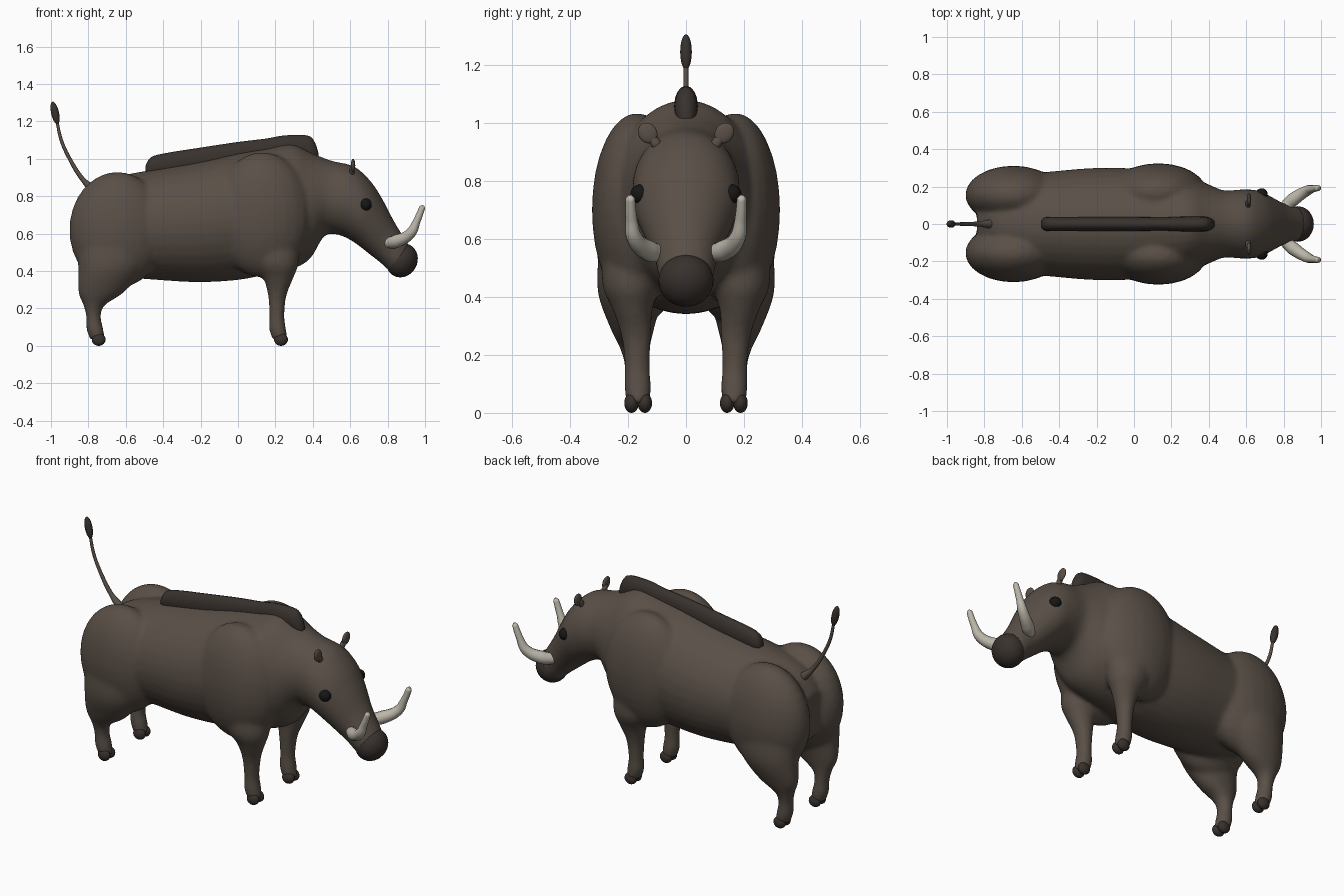
import bpy, bmesh
from math import sin, cos, pi
from mathutils import Vector, Matrix

if "Cube" in bpy.data.objects:
    bpy.data.objects.remove(bpy.data.objects["Cube"])


def material(name, r, g, b):
    m = bpy.data.materials.new(name)
    m.diffuse_color = (r, g, b, 1)
    m.use_nodes = True
    m.node_tree.nodes["Principled BSDF"].inputs["Base Color"].default_value = m.diffuse_color
    return m


HIDE = material("hide", 0.10, 0.078, 0.062)
DARK = material("dark hide", 0.04, 0.031, 0.026)
BLACK = material("eye black", 0.008, 0.008, 0.008)
IVORY = material("ivory", 0.50, 0.47, 0.40)


def spline(p, q, r, s, t):
    return 0.5 * (2 * q + (r - p) * t + (2 * p - 5 * q + 4 * r - s) * t * t
                  + (3 * q - p - 3 * r + s) * t ** 3)


def loft(bm, secs, n=32, sub=5):
    """Skin smooth rings; each section is (centre, half axis a, half axis b)."""
    secs = [[Vector(v) for v in s] for s in secs]
    full, last = [], len(secs) - 1
    for i in range(last):
        k = [secs[max(0, min(last, i + d))] for d in (-1, 0, 1, 2)]
        for j in range(sub):
            full.append([spline(k[0][c], k[1][c], k[2][c], k[3][c], j / sub) for c in range(3)])
    full.append(secs[-1])
    rings = [[bm.verts.new(c + a * cos(2 * pi * i / n) + b * sin(2 * pi * i / n))
              for i in range(n)] for c, a, b in full]
    for r, s in zip(rings, rings[1:]):
        for i in range(n):
            bm.faces.new((r[i], r[(i + 1) % n], s[(i + 1) % n], s[i]))
    bm.faces.new(rings[0][::-1])
    bm.faces.new(rings[-1])


def ball(bm, centre, radii, tilt=0, axis='X'):
    m = Matrix.Translation(centre) @ Matrix.Rotation(tilt, 4, axis) @ Matrix.Diagonal((*radii, 1))
    bmesh.ops.create_uvsphere(bm, u_segments=24, v_segments=16, radius=1, matrix=m)


def finish(bm, name, mat, voxel=0, smooth=0):
    bmesh.ops.recalc_face_normals(bm, faces=bm.faces[:])
    me = bpy.data.meshes.new(name)
    for f in bm.faces:
        f.smooth = True
    bm.to_mesh(me)
    bm.free()
    me.materials.append(mat)
    ob = bpy.data.objects.new(name, me)
    bpy.context.collection.objects.link(ob)
    if voxel:
        r = ob.modifiers.new("merge", 'REMESH')
        r.mode, r.voxel_size, r.use_smooth_shade = 'VOXEL', voxel, True
        s = ob.modifiers.new("soften", 'SMOOTH')
        s.factor, s.iterations = 0.5, smooth
    return ob


def tube(name, pts, mat):
    """Tapered tube; points are (x, y, z, radius)."""
    cu = bpy.data.curves.new(name, 'CURVE')
    cu.dimensions, cu.bevel_depth, cu.bevel_resolution = '3D', 1.0, 4
    cu.resolution_u, cu.use_fill_caps = 8, True
    sp = cu.splines.new('BEZIER')
    sp.bezier_points.add(len(pts) - 1)
    for b, p in zip(sp.bezier_points, pts):
        b.co, b.radius = p[:3], p[3]
        b.handle_left_type = b.handle_right_type = 'AUTO'
    cu.materials.append(mat)
    bpy.context.collection.objects.link(bpy.data.objects.new(name, cu))


def upright(xt, zt, xb, zb, w):
    """Section from a top point, a bottom point and a half width."""
    return (((xt + xb) / 2, 0, (zt + zb) / 2), (0, w, 0), ((xt - xb) / 2, 0, (zt - zb) / 2))


# torso, neck and head
bm = bmesh.new()
torso = [(-.84, .75, .50, .12), (-.75, .86, .42, .20), (-.60, .915, .37, .26),
         (-.40, .95, .35, .285), (-.20, .985, .34, .30), (0, 1.03, .352, .297),
         (.15, 1.055, .38, .28), (.29, 1.08, .41, .25)]
head = [(.40, 1.03, .385, .465, .215), (.50, .99, .46, .585, .18), (.62, .96, .53, .595, .185),
        (.71, .88, .61, .56, .18), (.775, .78, .69, .50, .145), (.83, .675, .76, .445, .112),
        (.89, .575, .825, .39, .095), (.925, .52, .87, .39, .075)]
loft(bm, [upright(x, t, x, b, w) for x, t, b, w in torso] + [upright(*h) for h in head])

# shoulders, haunches and legs
front = [(.17, .18, .62, .15, .10), (.20, .19, .45, .125, .10), (.215, .185, .36, .08, .07),
         (.21, .172, .27, .05, .053), (.208, .168, .16, .04, .044), (.212, .166, .09, .046, .047),
         (.225, .165, .03, .04, .04)]
hind = [(-.66, .17, .58, .21, .13), (-.68, .19, .42, .175, .115), (-.73, .185, .29, .125, .075),
        (-.77, .175, .215, .056, .05), (-.772, .168, .15, .04, .043), (-.765, .166, .09, .046, .046),
        (-.75, .165, .03, .04, .04)]
for s in (-1, 1):
    ball(bm, (.13, s * .17, .70), (.26, .155, .335))
    ball(bm, (-.645, s * .155, .62), (.258, .157, .31))
    for leg in (front, hind):
        loft(bm, [((x, s * y, z), (rx, 0, 0), (0, ry, 0)) for x, y, z, rx, ry in leg])
finish(bm, "body", HIDE, 0.013, 9)

# split hooves
bm = bmesh.new()
for s in (-1, 1):
    for x in (.23, -.745):
        for d in (-.023, .023):
            ball(bm, (x, s * .165 + d, .034), (.037, .025, .034))
finish(bm, "hooves", DARK)

# snout
bm = bmesh.new()
ball(bm, (.876, 0, .457), (.083, .095, .093), 0.5, 'Y')
finish(bm, "snout", DARK)

# mane along the spine
bm = bmesh.new()
mane = [(-.495, .96, .92, .02), (-.47, 1.005, .90, .036), (-.40, 1.028, .90, .038),
        (-.20, 1.06, .92, .038), (0, 1.09, .96, .038), (.15, 1.108, .98, .036),
        (.25, 1.125, 1.0, .04), (.37, 1.125, .98, .04), (.41, 1.09, .97, .03), (.43, 1.03, .98, .015)]
loft(bm, [upright(x, t, x, b, w) for x, t, b, w in mane], 16, 4)
finish(bm, "mane", DARK)

# ears, eyes and tusks
ears, eyes = bmesh.new(), bmesh.new()
for s in (-1, 1):
    ball(ears, (.615, s * .132, .965), (.012, .032, .037), s * -0.6)
    ball(ears, (.61, s * .108, .935), (.014, .018, .035), s * -0.6)
    ball(eyes, (.682, s * .158, .755), (.033, .033, .033))
    tube("tusk", [(.80, s * .085, .55, .030), (.85, s * .13, .56, .036), (.925, s * .178, .605, .028),
                  (.955, s * .188, .665, .020), (.985, s * .192, .74, .016),
                  (.989, s * .192, .752, .006)], IVORY)
finish(ears, "ears", HIDE)
finish(eyes, "eyes", BLACK)

# tail with tuft
tube("tail", [(-.77, 0, .83, .024), (-.83, 0, .89, .013), (-.90, 0, 1.0, .010),
              (-.945, 0, 1.10, .009), (-.968, 0, 1.20, .008)], HIDE)
bm = bmesh.new()
ball(bm, (-.978, 0, 1.245), (.021, .020, .062), -0.22, 'Y')
finish(bm, "tail_tuft", DARK)
